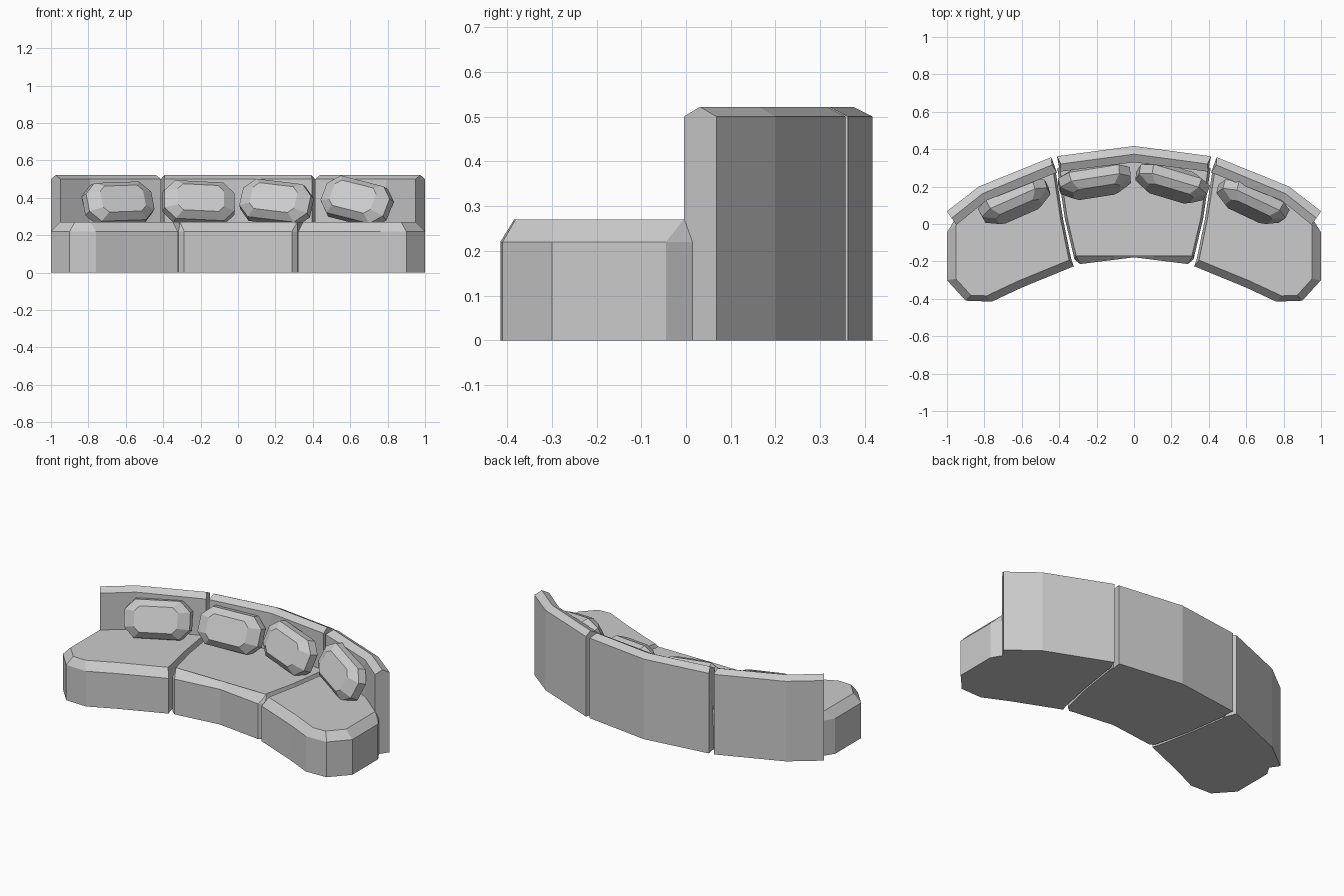
import bpy
import bmesh
from math import radians
from mathutils import Vector, Matrix

cube = bpy.data.objects.get("Cube")
if cube:
    bpy.data.objects.remove(cube, do_unlink=True)

fabric = bpy.data.materials.new("grey_fabric")
fabric.use_nodes = True
GREY = (0.6, 0.6, 0.6, 1)
fabric.diffuse_color = GREY
fabric.node_tree.nodes["Principled BSDF"].inputs["Base Color"].default_value = GREY


def loft(name, rings, matrix=None):
    """Skin a list of equal closed rings and cap both ends."""
    bm = bmesh.new()
    loops = [[bm.verts.new(p) for p in ring] for ring in rings]
    n = len(loops[0])
    for a, b in zip(loops, loops[1:]):
        for i in range(n):
            j = (i + 1) % n
            bm.faces.new((a[i], a[j], b[j], b[i]))
    bm.faces.new(loops[0])
    bm.faces.new(loops[-1])
    bmesh.ops.recalc_face_normals(bm, faces=bm.faces)
    mesh = bpy.data.meshes.new(name)
    bm.to_mesh(mesh)
    bm.free()
    mesh.materials.append(fabric)
    obj = bpy.data.objects.new(name, mesh)
    if matrix:
        obj.matrix_world = matrix
    bpy.context.collection.objects.link(obj)
    return obj


def inset(outline):
    """Inset a counter-clockwise outline; each point holds the inset of the edge after it."""
    result = []
    n = len(outline)
    for i in range(n):
        p0, p1, p2 = (Vector(outline[k % n][:2]) for k in (i - 1, i, i + 1))
        e0, e1 = (p1 - p0).normalized(), (p2 - p1).normalized()
        a = p1 + Vector((-e0.y, e0.x)) * outline[i - 1][2]
        b = p1 + Vector((-e1.y, e1.x)) * outline[i][2]
        t = (b - a).cross(e1) / e0.cross(e1)
        result.append(a + e0 * t)
    return result


def seat(name, outline, side=1):
    """Upright seat block with a chamfered top."""
    top = inset(outline)
    loft(name, [[(side * p[0], p[1], z) for p in pts]
                for pts, z in ((outline, 0), (outline, 0.22), (top, 0.27))])


def back(name, stations, pulls, side=1):
    """Backrest wall with a ridged top, swept through outer/inner point pairs."""
    rings = []
    for (ox, oy, ix, iy), pull in zip(stations, pulls):
        ridge = ((ox + ix) / 2 + pull, (oy + iy) / 2, 0.522)
        ring = [(ox, oy, 0), (ox, oy, 0.5), ridge, (ix, iy, 0.5), (ix, iy, 0)]
        rings.append([(side * x, y, z) for x, y, z in ring])
    loft(name, rings)


# Seats
side_outline = [(-1, -0.045, 0.048), (-1, -0.3, 0.04), (-0.9, -0.41, 0.03),
                (-0.76, -0.415, 0.04), (-0.6, -0.34, 0.04), (-0.322, -0.226, 0.013),
                (-0.335, -0.19, 0.013), (-0.38, 0.03, 0.013), (-0.42, 0.29, 0),
                (-0.8, 0.15, 0), (-0.96, 0.02, 0.02)]
half = [(-0.41, 0.3, 0.013), (-0.37, 0.03, 0.013), (-0.318, -0.19, 0.02),
        (-0.288, -0.214, 0.052)]
center_outline = half + [(0, -0.178, 0.052), (0.288, -0.214, 0.02), (0.318, -0.19, 0.013),
                         (0.37, 0.03, 0.013), (0.41, 0.3, 0), (0, 0.35, 0)]
seat("right_seat", side_outline)
seat("left_seat", side_outline, -1)
seat("center_seat", center_outline)

# Backrests
side_back = [(-1, 0.068, -0.95, -0.005), (-0.83, 0.2, -0.79, 0.125),
             (-0.442, 0.357, -0.412, 0.275)]
back("right_back", side_back, (0, 0, -0.012))
back("left_back", side_back, (0, 0, -0.012), -1)
back("center_back", [(-0.412, 0.362, -0.396, 0.28), (0, 0.417, 0, 0.33),
                     (0.412, 0.362, 0.396, 0.28)], (0.012, 0, -0.012))


# Cushions
def octagon(w, h, cut, y):
    pts = [(w, h - cut), (w - cut, h), (cut - w, h), (-w, h - cut)]
    return [(x, y, z) for x, z in pts + [(-x, -z) for x, z in pts]]


def cushion(name, x, y, z, yaw, roll, lean=-22):
    rings = [octagon(0.125, 0.075, 0.03, -0.07), octagon(0.19, 0.11, 0.06, -0.03),
             octagon(0.195, 0.115, 0.06, 0.02), octagon(0.12, 0.07, 0.03, 0.06)]
    turn = (Matrix.Rotation(radians(yaw), 4, 'Z') @ Matrix.Rotation(radians(lean), 4, 'X')
            @ Matrix.Rotation(radians(roll), 4, 'Y'))
    loft(name, rings, Matrix.Translation((x, y, z)) @ turn)


cushion("cushion_far_right", -0.64, 0.125, 0.37, 23, -2)
cushion("cushion_mid_right", -0.21, 0.235, 0.375, 10, 3)
cushion("cushion_mid_left", 0.205, 0.225, 0.375, -14, 7)
cushion("cushion_far_left", 0.635, 0.125, 0.38, -20, 14)
